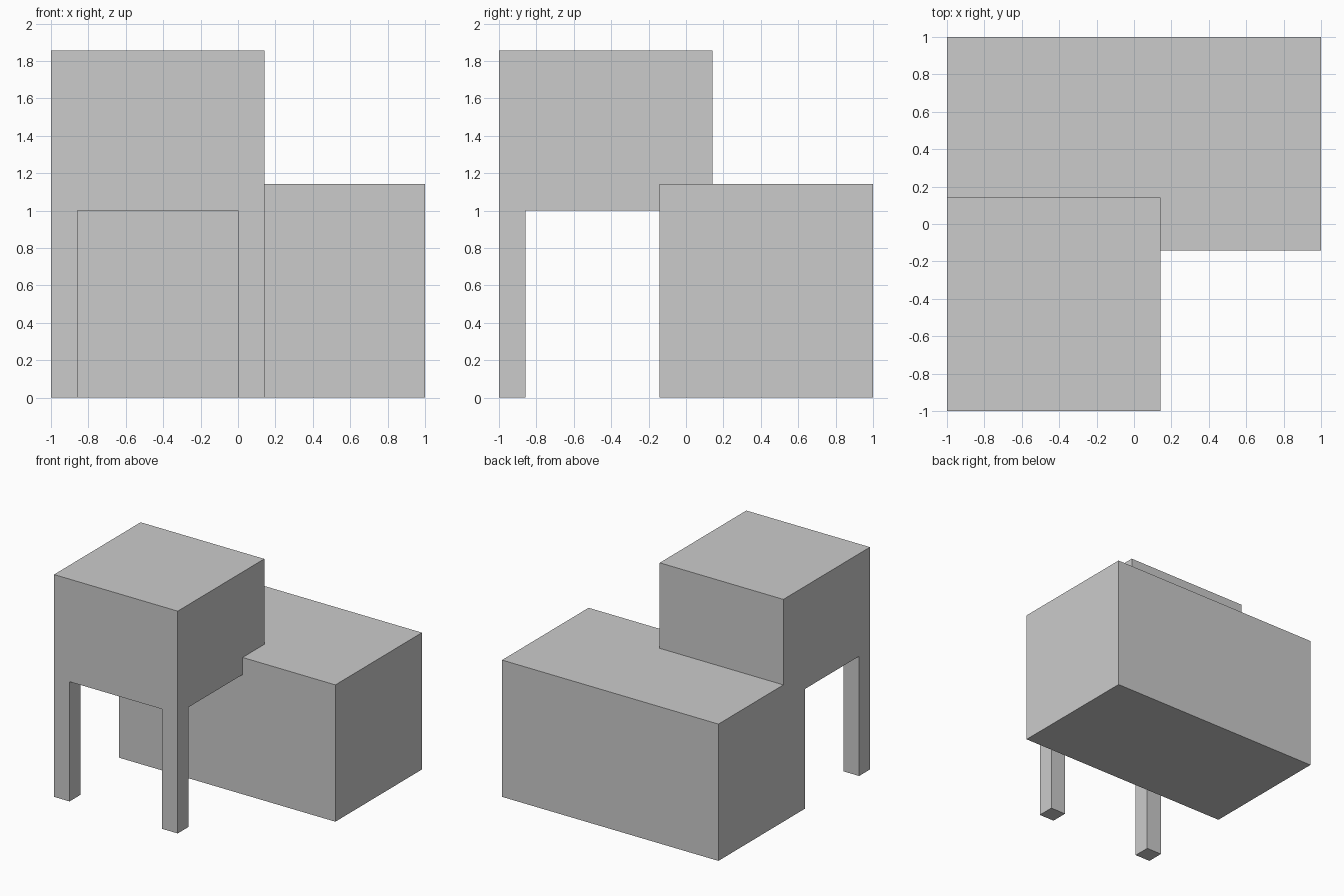
import bpy
from mathutils import Vector

if "Cube" in bpy.data.objects:
    bpy.data.objects.remove(bpy.data.objects["Cube"])

U = 1 / 7  # the model sits on a grid of sevenths


def box(name, low, high):
    """Box between two corners given in grid units."""
    a, b = Vector(low) * U, Vector(high) * U
    bpy.ops.mesh.primitive_cube_add(size=1, location=(a + b) / 2)
    obj = bpy.context.object
    obj.name = obj.data.name = name
    obj.scale = b - a
    bpy.ops.object.transform_apply(location=True, rotation=False, scale=True)
    return obj


# Long ground-floor block at the back
building = box("building", (-7, -1, 0), (7, 7, 8))

# Upper storey overhanging the front left
parts = [box("upper_storey", (-7, -7, 7), (1, 1, 13))]

# Two square posts under the front corners of the overhang
for side, x in (("left", -7), ("right", 0)):
    parts.append(box(side + "_post", (x, -7, 0), (x + 1, -6, 7)))

# Merge everything into one clean shell
bpy.context.view_layer.objects.active = building
for part in parts:
    mod = building.modifiers.new("union_" + part.name, 'BOOLEAN')
    mod.operation = 'UNION'
    mod.solver = 'EXACT'
    mod.object = part
    bpy.ops.object.modifier_apply(modifier=mod.name)
    bpy.data.objects.remove(part)
